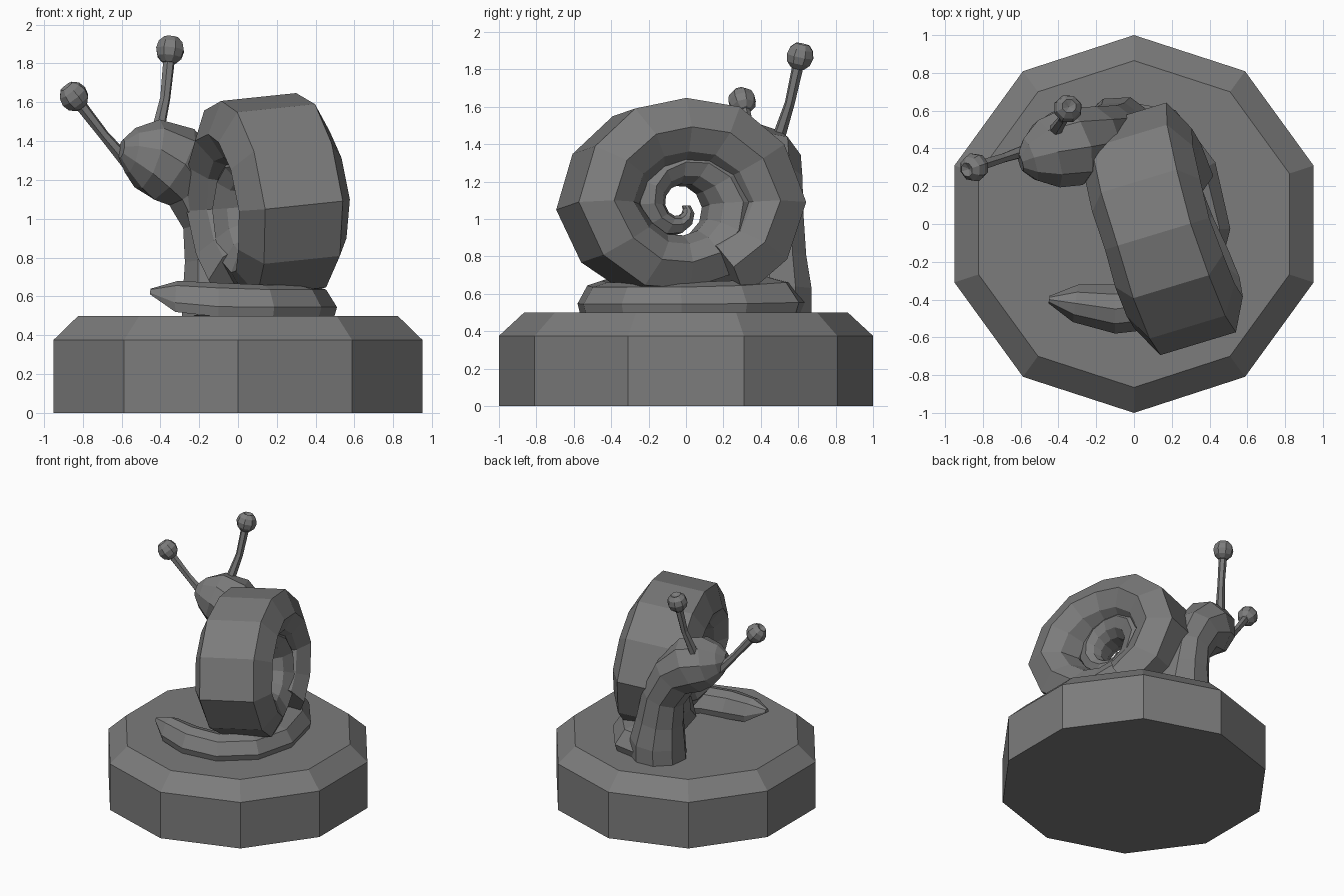
import bpy, bmesh, math
from mathutils import Vector

if "Cube" in bpy.data.objects:
    bpy.data.objects.remove(bpy.data.objects["Cube"])

STONE = bpy.data.materials.new("grey_stone")
STONE.diffuse_color = (0.2, 0.2, 0.2, 1)
STONE.use_nodes = True
STONE.node_tree.nodes["Principled BSDF"].inputs["Base Color"].default_value = STONE.diffuse_color


def make_object(name, bm):
    bmesh.ops.recalc_face_normals(bm, faces=bm.faces)
    mesh = bpy.data.meshes.new(name)
    bm.to_mesh(mesh)
    bm.free()
    mesh.materials.append(STONE)
    ob = bpy.data.objects.new(name, mesh)
    bpy.context.collection.objects.link(ob)
    return ob


def loft(name, rings):
    """Skin a list of equal-length point rings and cap both ends."""
    bm = bmesh.new()
    loops = [[bm.verts.new(p) for p in ring] for ring in rings]
    n = len(loops[0])
    for a, b in zip(loops, loops[1:]):
        for i in range(n):
            j = (i + 1) % n
            bm.faces.new((a[i], a[j], b[j], b[i]))
    bm.faces.new(loops[0])
    bm.faces.new(loops[-1])
    return make_object(name, bm)


def tangents(points):
    last = len(points) - 1
    return [(points[min(i + 1, last)] - points[max(i - 1, 0)]).normalized()
            for i in range(last + 1)]


def tube(name, path, sides, ref):
    """Round tube along (x, y, z, radius) stations."""
    pts = [Vector(p[:3]) for p in path]
    rings = []
    for p, t, st in zip(pts, tangents(pts), path):
        u = (ref - t * ref.dot(t)).normalized()
        v = t.cross(u)
        rings.append([p + st[3] * (u * math.cos(k) + v * math.sin(k))
                      for k in (2 * math.pi * i / sides for i in range(sides))])
    return loft(name, rings)


# Ten-sided plinth with a chamfered top
loft("plinth", [[Vector((r * math.sin(math.pi * i / 5), r * math.cos(math.pi * i / 5), z))
                 for i in range(10)]
                for r, z in ((1, 0), (1, 0.375), (0.865, 0.5))])

# Foot: flared crawling sole curving under the shell (x, y, half width, bottom, top)
foot = [(-0.45, -0.40, 0.02, 0.61, 0.64), (-0.31, -0.42, 0.10, 0.52, 0.68),
        (-0.10, -0.45, 0.13, 0.495, 0.67), (0.13, -0.42, 0.14, 0.495, 0.66),
        (0.31, -0.27, 0.14, 0.495, 0.66), (0.37, -0.03, 0.14, 0.495, 0.66),
        (0.29, 0.25, 0.16, 0.495, 0.67), (0.12, 0.43, 0.20, 0.495, 0.69),
        (-0.08, 0.46, 0.19, 0.495, 0.69)]
section = [(-0.9, 0), (-1, 0.3), (-0.6, 0.85), (0, 1), (0.6, 0.85), (1, 0.3), (0.9, 0)]
centres = [Vector((s[0], s[1], 0)) for s in foot]
rings = []
for c, t, (_, _, w, lo, hi) in zip(centres, tangents(centres), foot):
    side = Vector((t.y, -t.x, 0))
    rings.append([c + side * w * a + Vector((0, 0, lo + (hi - lo) * h)) for a, h in section])
loft("foot", rings)

# Neck rising from the foot and bending into the head
tube("neck_and_head",
     [(-0.08, 0.465, 0.495, 0.215), (-0.08, 0.47, 0.63, 0.21), (-0.10, 0.47, 0.80, 0.18),
      (-0.13, 0.47, 1.00, 0.165), (-0.22, 0.45, 1.18, 0.18), (-0.34, 0.41, 1.28, 0.215),
      (-0.46, 0.37, 1.33, 0.19), (-0.55, 0.34, 1.35, 0.12), (-0.60, 0.325, 1.36, 0.05)],
     9, Vector((0.3, 1, 0)))


# Shell: flattened tube wound in a tapering flat spiral
axis = Vector((0.957, 0.29, 0.1)).normalized()
along = Vector((-0.29, 0.957, 0)).normalized()
up = axis.cross(along)
hub = Vector((0.16, -0.04, 1.07))
outer_radius = [0.65, 0.56, 0.62, 0.46, 0.42, 0.31, 0.24, 0.15, 0.06]  # each quarter turn
profile = [(0.17, 0.21), (0.0, 0.30), (-0.13, 0.23), (-0.20, 0.10)]
profile += [(r, -a) for r, a in reversed(profile)]


def spiral_radius(q):
    if q < 0:
        return 0.65 + 0.10 * q
    i = min(int(q), len(outer_radius) - 2)
    f = q - i
    return outer_radius[i] * (1 - f) + outer_radius[i + 1] * f


rings = []
for step in range(-2, 25):
    q = step / 3
    ang = q * math.pi / 2
    radius = spiral_radius(q)
    s = min(1.0, radius / 0.58)
    ray = along * math.cos(ang) + up * math.sin(ang)
    rings.append([hub + ray * (radius - 0.17 * s + r * s) + axis * a * s for r, a in profile])
loft("spiral_shell", rings)


# Eye stalks with faceted eyeballs
def eye(label, base, bend, ball):
    base, bend, ball = Vector(base), Vector(bend), Vector(ball)
    tube(label + "_eye_stalk", [(*base, 0.036), (*bend, 0.027), (*ball, 0.032)],
         6, Vector((0.2, 0.8, 0.1)))
    d = (ball - bend).normalized()
    bm = bmesh.new()
    bmesh.ops.create_uvsphere(bm, u_segments=8, v_segments=6, radius=0.077)
    # small sunken pupil at the far pole
    for v in bm.verts:
        if v.co.z > 0.0765:
            v.co.z = 0.045
    ob = make_object(label + "_eyeball", bm)
    ob.location = ball
    ob.rotation_mode = 'QUATERNION'
    ob.rotation_quaternion = d.to_track_quat('Z', 'Y')


eye("upper", (-0.42, 0.49, 1.42), (-0.375, 0.555, 1.62), (-0.35, 0.61, 1.87))
eye("lower", (-0.57, 0.39, 1.29), (-0.69, 0.35, 1.43), (-0.845, 0.30, 1.63))
